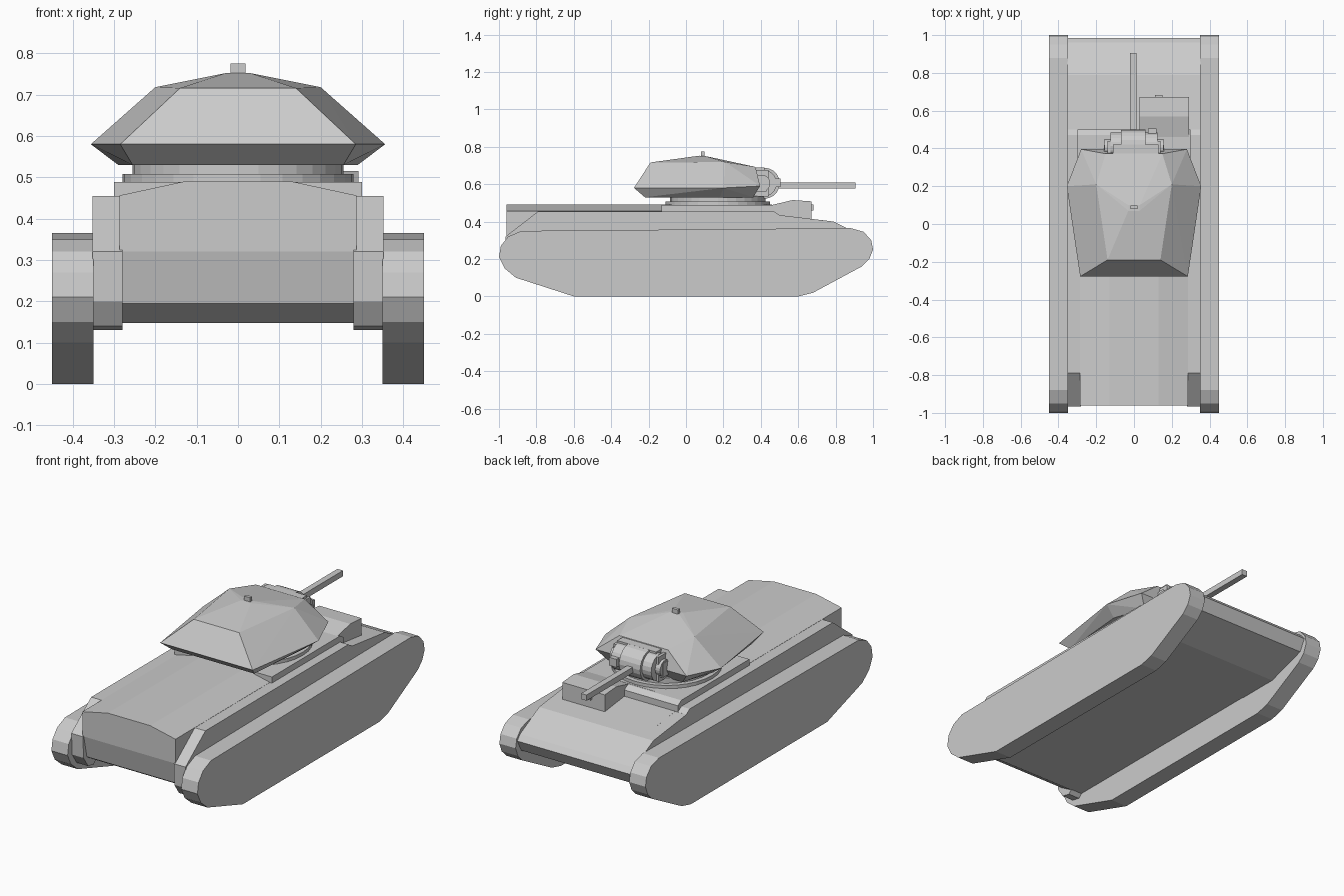
import bpy, bmesh, math
from mathutils import Matrix


def finish(bm, name):
    bmesh.ops.recalc_face_normals(bm, faces=bm.faces)
    me = bpy.data.meshes.new(name)
    bm.to_mesh(me)
    bm.free()
    ob = bpy.data.objects.new(name, me)
    bpy.context.collection.objects.link(ob)
    return ob


def prism(name, profile, x0, x1):
    """Extrude a (y, z) outline between two x positions."""
    bm = bmesh.new()
    face = bm.faces.new([bm.verts.new((x0, y, z)) for y, z in profile])
    ext = bmesh.ops.extrude_face_region(bm, geom=[face])
    bmesh.ops.translate(bm, vec=(x1 - x0, 0, 0),
                        verts=[v for v in ext['geom'] if isinstance(v, bmesh.types.BMVert)])
    return finish(bm, name)


def box(name, x0, x1, y0, y1, z0, z1):
    return prism(name, [(y0, z0), (y1, z0), (y1, z1), (y0, z1)], x0, x1)


def hull(name, half_points):
    """Convex solid from points mirrored in x."""
    bm = bmesh.new()
    for x, y, z in half_points:
        for s in ((1, -1) if x else (1,)):
            bm.verts.new((s * x, y, z))
    bmesh.ops.convex_hull(bm, input=bm.verts)
    bmesh.ops.dissolve_limit(bm, angle_limit=0.01, verts=bm.verts, edges=bm.edges)
    return finish(bm, name)


def cylinder(name, r0, r1, depth, loc, sides=32, along_x=False):
    bm = bmesh.new()
    m = Matrix.Translation(loc)
    if along_x:
        m = m @ Matrix.Rotation(math.pi / 2, 4, 'Y')
    bmesh.ops.create_cone(bm, cap_ends=True, segments=sides, radius1=r0,
                          radius2=r1, depth=depth, matrix=m)
    return finish(bm, name)


# Tracks and the sponsons beside the hull
track = [(-0.6, 0), (0.6, 0), (0.68, 0.02), (0.94, 0.16), (0.98, 0.2), (1, 0.25),
         (0.99, 0.3), (0.95, 0.345), (0.88, 0.365), (-0.88, 0.35), (-0.95, 0.32),
         (-0.99, 0.27), (-1, 0.21), (-0.97, 0.15), (-0.91, 0.1)]
sponson = [(-0.79, 0.455), (0.47, 0.455), (0.5, 0.435), (0.5, 0.15), (-0.85, 0.15),
           (-0.87, 0.13), (-0.92, 0.14), (-0.96, 0.2), (-0.965, 0.32)]
for side, s in (("left", -1), ("right", 1)):
    prism("track_" + side, track, s * 0.35, s * 0.45)
    prism("sponson_" + side, sponson, s * 0.28, s * 0.352)

# Central hull, sloping front and engine deck
prism("lower_hull", [(-0.85, 0.147), (0.72, 0.147), (0.95, 0.22), (0.985, 0.285),
                     (0.96, 0.315), (0.86, 0.365), (0.79, 0.4), (0.5, 0.435),
                     (-0.7, 0.435), (-0.7, 0.3), (-0.85, 0.3)], -0.284, 0.284)
prism("nose", [(0.48, 0.147), (0.72, 0.147), (0.95, 0.22), (0.985, 0.285),
               (0.96, 0.315), (0.86, 0.365), (0.79, 0.4), (0.48, 0.437)], -0.352, 0.352)
hull("engine_deck", [(x, y, z) for x, z in ((0.287, 0.32), (0.287, 0.456), (0.13, 0.49))
                     for y in (-0.96, 0.46)])
prism("rear_lower_plate", [(-0.96, 0.33), (-0.93, 0.195), (-0.85, 0.147),
                           (-0.7, 0.147), (-0.7, 0.33)], -0.284, 0.284)
prism("turret_platform", [(-0.13, 0.44), (-0.13, 0.489), (0.47, 0.489),
                          (0.5, 0.47), (0.5, 0.43)], -0.3, 0.3)

# Driver's box with visor
prism("driver_box", [(0.44, 0.43), (0.44, 0.484), (0.57, 0.515), (0.672, 0.508),
                     (0.672, 0.4)], 0.03, 0.292)
box("driver_visor", 0.11, 0.15, 0.66, 0.682, 0.46, 0.49)

# Turret
cylinder("turret_ring", 0.28, 0.28, 0.025, (0, 0.17, 0.495))
cylinder("turret_neck", 0.255, 0.255, 0.04, (0, 0.17, 0.518))
hull("turret", [(0.285, -0.278, 0.58), (0.356, 0.2, 0.58), (0.28, 0.396, 0.59),
                (0.255, -0.22, 0.53), (0.29, 0.18, 0.53), (0.23, 0.36, 0.53),
                (0.14, -0.19, 0.716), (0.2, 0.21, 0.718), (0.15, 0.372, 0.692),
                (0.03, 0.07, 0.752), (0.03, 0.1, 0.751)])
box("periscope", -0.018, 0.018, 0.08, 0.098, 0.74, 0.775)

# Rounded gun mount built from stepped drums, with end brackets
for name, r, x0, x1, y in (("mantlet_drum", 0.083, -0.068, 0.062, 0.418),
                           ("mantlet_shoulder", 0.073, -0.125, 0.125, 0.412),
                           ("mantlet_pin", 0.045, -0.155, 0.155, 0.405)):
    cylinder(name, r, r, x1 - x0, ((x0 + x1) / 2, y, 0.605), 20, True)
for s in (-1, 1):
    box("mantlet_bracket", s * 0.125, s * 0.14, 0.36, 0.44, 0.535, 0.675)
    box("mantlet_side_lug", s * 0.14, s * 0.158, 0.37, 0.43, 0.56, 0.64)
box("mantlet_roof_guard", -0.11, 0.13, 0.36, 0.42, 0.66, 0.688)
box("machine_gun_port", 0.075, 0.12, 0.45, 0.505, 0.585, 0.63)
box("gun_barrel", -0.021, 0.013, 0.42, 0.905, 0.578, 0.61)
